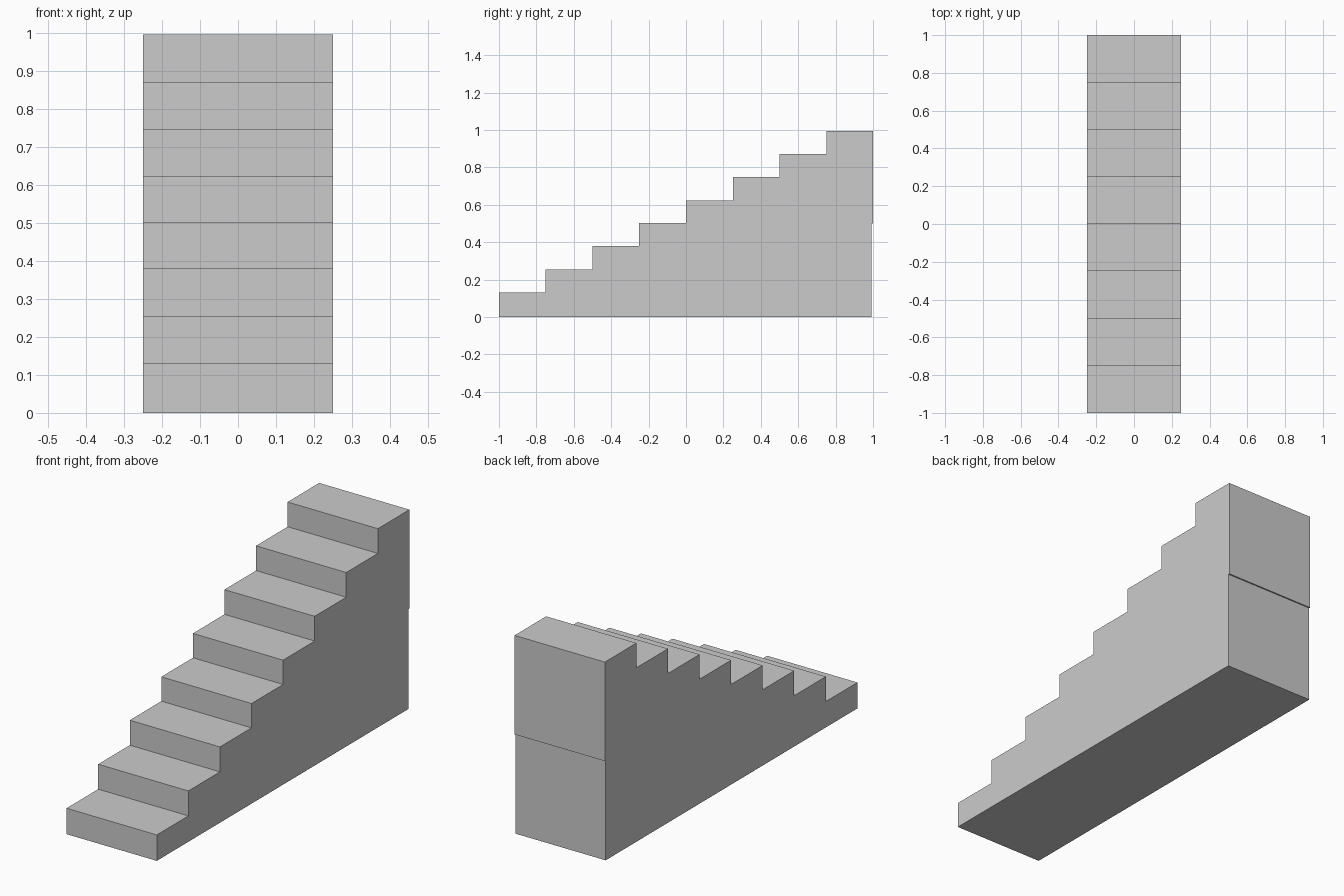
import bpy, bmesh

if "Cube" in bpy.data.objects:
    bpy.data.objects.remove(bpy.data.objects["Cube"])

HALF_WIDTH, DEPTH = 0.25, 0.25
TOPS = [0.13, 0.255, 0.38, 0.502, 0.624, 0.748, 0.872, 0.996]

# Side profile (y, z): eight solid steps climbing towards the back
profile = [(-1.0, 0.0)]
for i, top in enumerate(TOPS):
    y = -1.0 + i * DEPTH
    profile += [(y, top), (y + DEPTH, top)]
# Back wall, with the lower half set in very slightly
profile += [(1.0, 0.5), (0.993, 0.5), (0.993, 0.0)]

# Extrude the profile across the width
bm = bmesh.new()
face = bm.faces.new([bm.verts.new((-HALF_WIDTH, y, z)) for y, z in profile])
result = bmesh.ops.extrude_face_region(bm, geom=[face])
side = [v for v in result["geom"] if isinstance(v, bmesh.types.BMVert)]
bmesh.ops.translate(bm, verts=side, vec=(2 * HALF_WIDTH, 0, 0))
bmesh.ops.recalc_face_normals(bm, faces=bm.faces)

mesh = bpy.data.meshes.new("staircase")
bm.to_mesh(mesh)
bm.free()
bpy.context.collection.objects.link(bpy.data.objects.new("staircase", mesh))
